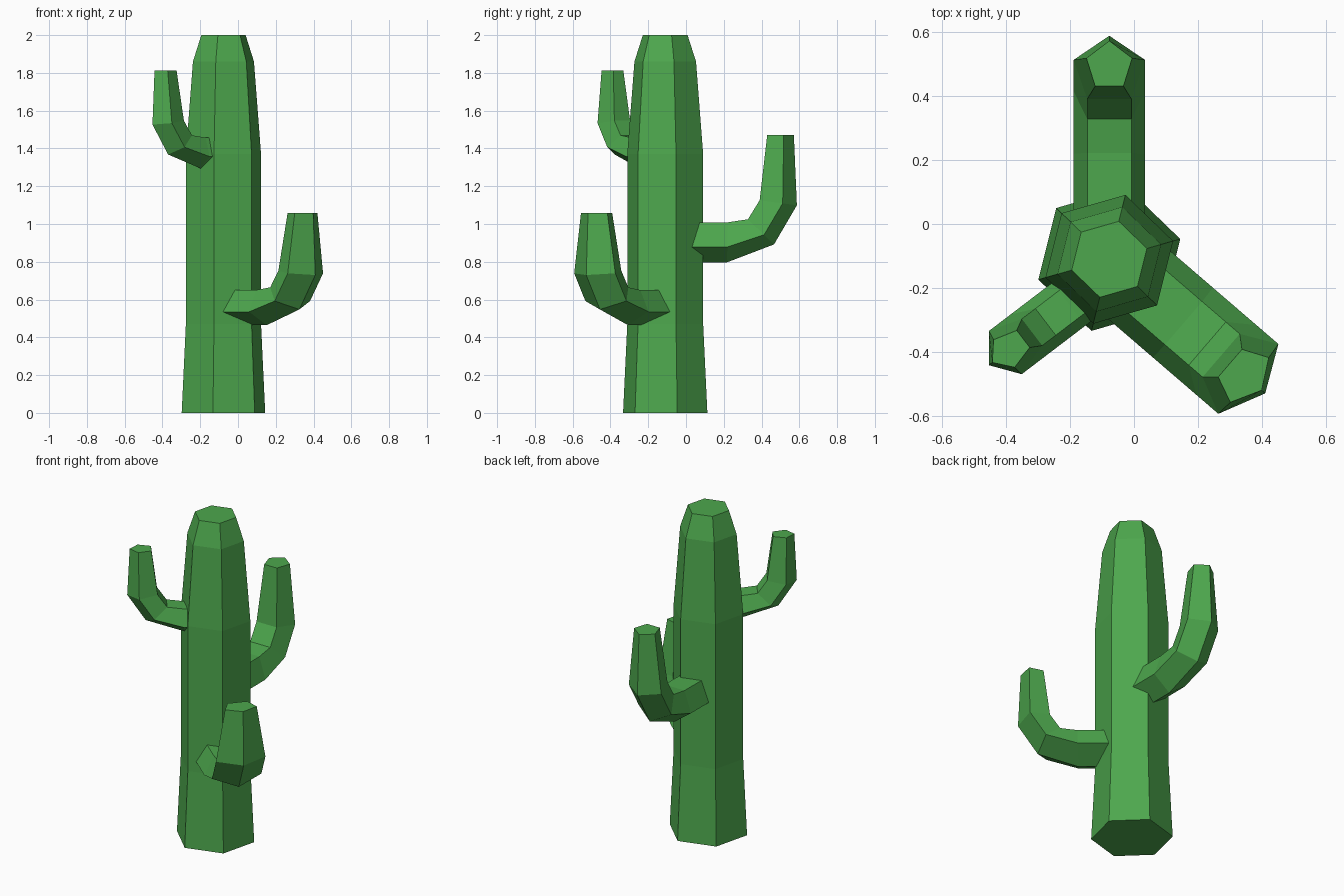
import bpy, bmesh
from math import sin, cos, pi, radians
from mathutils import Vector, Matrix

if "Cube" in bpy.data.objects:
    bpy.data.objects.remove(bpy.data.objects["Cube"], do_unlink=True)

green = bpy.data.materials.new("cactus_green")
green.use_nodes = True
colour = (0.075, 0.39, 0.075, 1)
green.diffuse_color = colour
green.node_tree.nodes["Principled BSDF"].inputs["Base Color"].default_value = colour


def loft(name, rings, matrix):
    """Skin a list of equal-sided rings and cap both ends."""
    bm = bmesh.new()
    loops = [[bm.verts.new(p) for p in ring] for ring in rings]
    n = len(loops[0])
    for a, b in zip(loops, loops[1:]):
        for i in range(n):
            j = (i + 1) % n
            bm.faces.new((a[i], a[j], b[j], b[i]))
    bm.faces.new(loops[0])
    bm.faces.new(loops[-1])
    bm.transform(matrix)
    bmesh.ops.recalc_face_normals(bm, faces=bm.faces)
    mesh = bpy.data.meshes.new(name)
    bm.to_mesh(mesh)
    bm.free()
    mesh.materials.append(green)
    obj = bpy.data.objects.new(name, mesh)
    bpy.context.collection.objects.link(obj)
    return obj


# Trunk: tapered hexagonal column, (height, radius) profile
TRUNK = Vector((-0.077, -0.11, 0))
profile = [(0, 0.23), (0.47, 0.207), (1.37, 0.207), (1.86, 0.168), (2, 0.122)]
hexagon = [radians(16 + 60 * i) for i in range(6)]
loft("trunk", [[(r * cos(a), r * sin(a), z) for a in hexagon] for z, r in profile],
     Matrix.Translation(TRUNK))

# Arm sections: inner point, outer point (reach, height), sideways radius
SECTIONS = [
    ((0.06, 0.21), (0.06, 0.0), 0.117),
    ((0.332, 0.212), (0.327, 0.0), 0.117),
    ((0.438, 0.228), (0.576, 0.095), 0.117),
    ((0.50, 0.329), (0.697, 0.302), 0.117),
    ((0.54, 0.675), (0.681, 0.675), 0.075),
]
pentagon = [radians(-90 + 72 * i) for i in range(5)]


def arm(name, origin, angle, scale):
    """Bent pentagonal arm with its ridge on the outside of the bend."""
    rings = []
    for inner, outer, side in SECTIONS:
        inner, outer = Vector(inner), Vector(outer)
        up = (inner - outer) / (1 + sin(radians(54)))
        centre = outer + up
        ring = []
        for a in pentagon:
            p = centre + up * sin(a)
            ring.append((p.x, side * cos(a), p.y))
        rings.append(ring)
    matrix = (Matrix.Translation(origin) @ Matrix.Rotation(radians(angle), 4, "Z")
              @ Matrix.Diagonal((*scale, 1)))
    return loft(name, rings, matrix)


arm("back_arm", TRUNK + Vector((0, 0, 0.797)), 90, (1, 1, 1))
arm("left_front_arm", TRUNK + Vector((0, 0, 0.464)), -40.7, (0.92, 1.29, 0.88))
arm("right_front_arm", (0.024, -0.077, 1.295), 217.3, (0.86, 0.76, 0.766))
